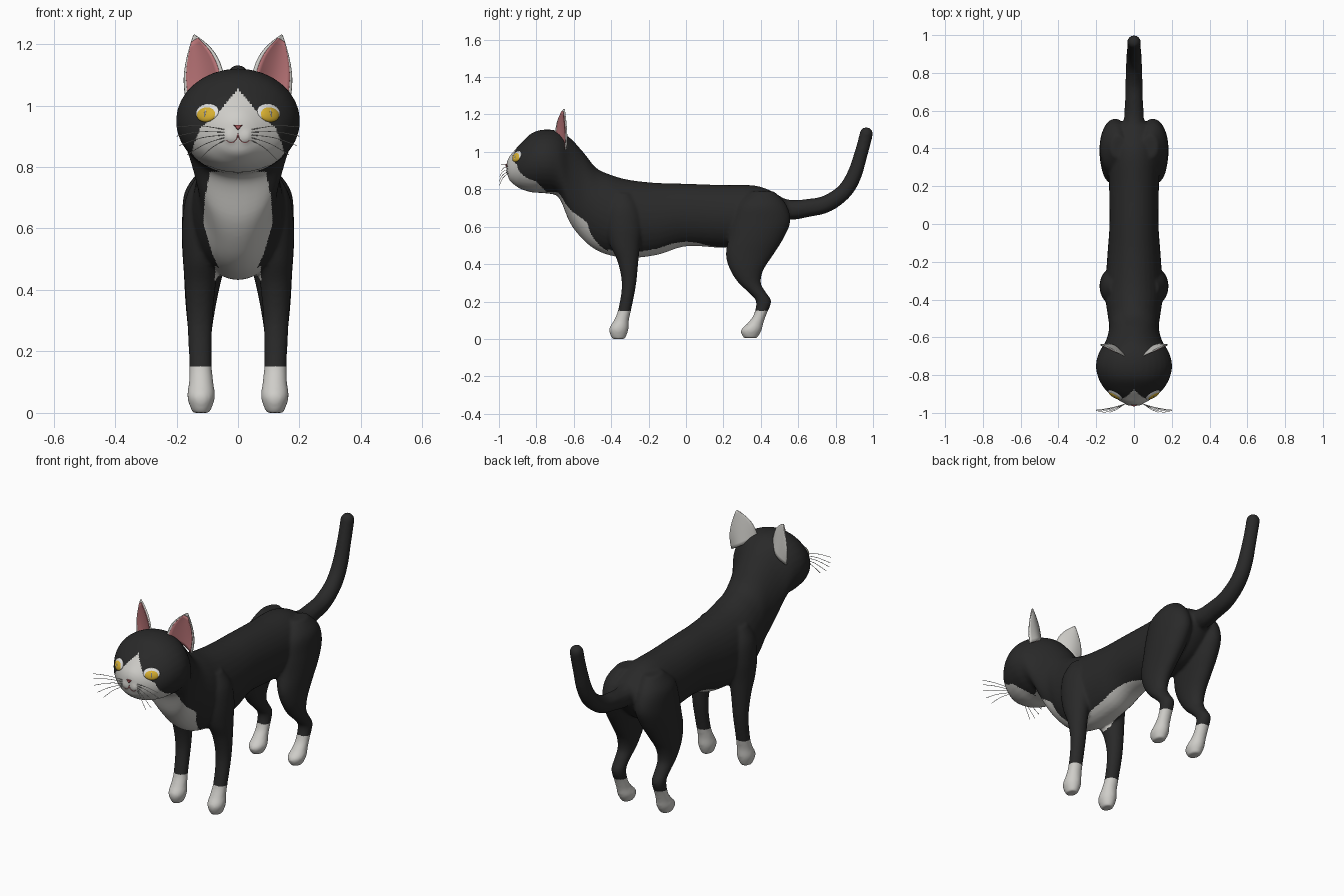
import bpy, bmesh, math
from mathutils import Vector, Matrix
from mathutils.bvhtree import BVHTree

if "Cube" in bpy.data.objects:
    bpy.data.objects.remove(bpy.data.objects["Cube"])


def material(name, r, g, b):
    mat = bpy.data.materials.new(name)
    mat.use_nodes = True
    mat.diffuse_color = (r, g, b, 1)
    shader = mat.node_tree.nodes["Principled BSDF"]
    shader.inputs["Base Color"].default_value = (r, g, b, 1)
    shader.inputs["Roughness"].default_value = 0.8
    return mat


black = material("black fur", .022, .022, .022)
white = material("white fur", .62, .61, .58)
pink = material("ear pink", .5, .18, .19)
rose = material("nose rose", .42, .1, .11)
yellow = material("eye yellow", .68, .43, .03)
pale = material("eye white", .75, .75, .74)


def add_object(name, mesh, *mats):
    obj = bpy.data.objects.new(name, mesh)
    bpy.context.scene.collection.objects.link(obj)
    for mat in mats:
        mesh.materials.append(mat)
    return obj


def finish(name, bm, *mats, smooth=True):
    mesh = bpy.data.meshes.new(name)
    bm.to_mesh(mesh)
    bm.free()
    for poly in mesh.polygons:
        poly.use_smooth = smooth
    return add_object(name, mesh, *mats)


def spline(rows, steps=6):
    """Catmull-Rom interpolation of rows of numbers."""
    pts = [Vector(r) for r in rows]
    pts = [pts[0]] + pts + [pts[-1]]
    out = []
    for a, b, c, d in zip(pts, pts[1:], pts[2:], pts[3:]):
        for i in range(steps):
            t = i / steps
            out.append((b * 2 + (c - a) * t + (a * 2 - b * 5 + c * 4 - d) * t**2
                        + (b * 3 - a - c * 3 + d) * t**3) * 0.5)
    return out + [pts[-1]]


def loft(bm, rows, across, sides=32):
    """Skin elliptical rings given as centre, half width, second half size."""
    rings = []
    for x, y, z, a, b in spline(rows):
        ring = []
        for i in range(sides):
            ang = math.tau * i / sides
            offset = Vector((a * math.cos(ang), 0, 0)) + across * (b * math.sin(ang))
            ring.append(bm.verts.new(Vector((x, y, z)) + offset))
        rings.append(ring)
    for low, high in zip(rings, rings[1:]):
        for i in range(sides):
            j = (i + 1) % sides
            bm.faces.new((low[i], low[j], high[j], high[i]))
    bm.faces.new(rings[0][::-1])
    bm.faces.new(rings[-1])


def lookup(table, v):
    """Piecewise linear value, zero outside the table."""
    for (a, p), (b, q) in zip(table, table[1:]):
        if a <= v <= b:
            return p + (q - p) * (v - a) / (b - a)
    return 0


# Head and trunk: y, top, bottom, half width
trunk = [(-.958, .945, .895, .025), (-.945, .975, .85, .06), (-.92, 1.005, .825, .1),
         (-.88, 1.05, .8, .15), (-.82, 1.103, .783, .187), (-.75, 1.12, .778, .202),
         (-.68, 1.11, .755, .185), (-.62, 1.075, .62, .15), (-.55, 1.0, .53, .132),
         (-.48, .915, .475, .14), (-.4, .877, .445, .15), (-.3, .85, .432, .15),
         (-.15, .834, .45, .14), (0, .83, .495, .13), (.2, .823, .487, .132),
         (.35, .822, .49, .135), (.43, .803, .52, .125), (.5, .765, .58, .1),
         (.545, .735, .64, .06)]
# Legs: x, y, z, half width, half depth
fore_leg = [(.085, -.34, .78, .045, .05), (.1, -.335, .7, .07, .09), (.105, -.33, .6, .077, .1),
            (.117, -.325, .5, .062, .08), (.123, -.31, .41, .05, .055),
            (.124, -.305, .29, .041, .038), (.122, -.327, .16, .037, .035),
            (.12, -.345, .1, .04, .04), (.12, -.36, .05, .045, .052), (.12, -.36, 0, .028, .035)]
hind_leg = [(.085, .41, .79, .04, .06), (.098, .405, .72, .075, .13), (.1, .4, .63, .082, .158),
            (.105, .375, .54, .077, .148), (.113, .34, .45, .063, .127),
            (.12, .325, .37, .052, .09), (.123, .34, .3, .043, .06),
            (.124, .38, .25, .038, .047), (.124, .415, .2, .036, .041),
            (.123, .396, .13, .035, .034), (.122, .372, .085, .038, .042),
            (.12, .348, .045, .044, .056), (.12, .345, .004, .028, .036)]
# Tail: y, z, radius
tail = [(.46, .71, .06), (.56, .69, .055), (.65, .7, .05), (.74, .718, .048), (.82, .765, .045),
        (.87, .82, .043), (.905, .89, .041), (.93, .97, .038), (.95, 1.04, .037),
        (.964, 1.097, .037)]

bm = bmesh.new()
loft(bm, [(0, y, (t + b) / 2, w, (t - b) / 2) for y, t, b, w in trunk], Vector((0, 0, 1)))
for side in (1, -1):
    for leg in (fore_leg, hind_leg):
        loft(bm, [(side * x, *rest) for x, *rest in leg], Vector((0, 1, 0)))
    # Muzzle pad
    bmesh.ops.create_icosphere(bm, subdivisions=3, radius=.032,
                               matrix=Matrix.Translation((side * .022, -.932, .9)))
for y, z, r in spline(tail, 8):
    bmesh.ops.create_icosphere(bm, subdivisions=2, radius=r, matrix=Matrix.Translation((0, y, z)))
bmesh.ops.recalc_face_normals(bm, faces=bm.faces)
rough = finish("rough_body", bm)

# Fuse the parts into one smooth skin
remesh = rough.modifiers.new("fuse", "REMESH")
remesh.mode = "VOXEL"
remesh.voxel_size = .007
relax = rough.modifiers.new("relax", "SMOOTH")
relax.factor = .5
relax.iterations = 12
graph = bpy.context.evaluated_depsgraph_get()
skin = bpy.data.meshes.new_from_object(rough.evaluated_get(graph))
bpy.data.objects.remove(rough)
skin.materials.clear()
body = add_object("body", skin, black, white)

# White half widths: face and chest by height, belly by length
face = [(.75, .16), (.85, .15), (.9, .135), (.93, .12), (.96, .078), (1.0, .045), (1.055, 0)]
chest = [(.42, .075), (.47, .062), (.52, .085), (.62, .113), (.7, .108), (.785, .09)]
belly = [(-.5, .07), (-.3, .078), (-.1, .08), (.05, .06), (.25, 0)]


def is_white(c, n):
    x, y, z = abs(c.x), c.y, c.z
    if z < .152:
        return True
    if y < -.74:
        return x < lookup(face, z) and y < -.86 + max(0, .9 - z)
    if y < -.42 and n.y < 0:
        return x < lookup(chest, z)
    return z > .42 and n.z < -.25 and z < .53 and x < lookup(belly, y)


for poly in skin.polygons:
    poly.use_smooth = True
    poly.material_index = int(is_white(poly.center, poly.normal))

# Facial features are seated on the skin
probe = bmesh.new()
probe.from_mesh(skin)
surface = BVHTree.FromBMesh(probe)
probe.free()


def seat(x, z):
    spot, normal, *_ = surface.ray_cast(Vector((x, -2, z)), Vector((0, 1, 0)))
    return spot, normal


def feature(name, x, z, size, mat, lift=0, triangle=False):
    spot, normal = seat(x, z)
    place = (Matrix.Translation(spot + normal * lift)
             @ normal.to_track_quat("Z", "Y").to_matrix().to_4x4()
             @ Matrix.Diagonal((*size, 1)))
    bm = bmesh.new()
    if triangle:
        bmesh.ops.create_cone(bm, cap_ends=True, segments=3, radius1=1, radius2=.7, depth=1,
                              matrix=place @ Matrix.Rotation(math.pi, 4, "Z"))
    else:
        bmesh.ops.create_uvsphere(bm, u_segments=24, v_segments=12, radius=1, matrix=place)
    return finish(name, bm, mat, smooth=not triangle)


def strand(name, points, radius, mat):
    curve = bpy.data.curves.new(name, "CURVE")
    curve.dimensions = "3D"
    curve.bevel_depth = radius
    curve.bevel_resolution = 1
    line = curve.splines.new("POLY")
    path = spline(points, 5)
    line.points.add(len(path) - 1)
    for point, co in zip(line.points, path):
        point.co = (*co, 1)
    return add_object(name, curve, mat)


def ear_sheet(name, side, mat, s0, s1, t0, t1, shift, thick, n=10):
    """Cupped triangular sheet; s runs inner to outer, t base to tip."""
    inner, outer = Vector((.045, -.7, 1.085)), Vector((.168, -.645, 1.01))
    tip = Vector((.145, -.652, 1.232))
    bm = bmesh.new()
    grid = []
    for j in range(n + 1):
        t = t0 + (t1 - t0) * j / n
        row = []
        for i in range(n + 1):
            s = s0 + (s1 - s0) * i / n
            p = inner.lerp(outer, s).lerp(tip, min(t, .985))
            p += (outer - inner) * ((s - .5) * math.sin(math.pi * t) * .3)
            p.y += .03 * math.sin(math.pi * s) * (1 - t) + shift
            row.append(bm.verts.new((side * p.x, p.y, p.z)))
        grid.append(row)
    for a, b in zip(grid, grid[1:]):
        for i in range(n):
            bm.faces.new((a[i], a[i + 1], b[i + 1], b[i])[::side])
    obj = finish(name, bm, mat)
    solid = obj.modifiers.new("thickness", "SOLIDIFY")
    solid.thickness = thick
    solid.offset = 0


feature("nose", 0, .931, (.019, .013, .01), rose, .002, triangle=True)
whisker_tips = [(.2, -.99, .93), (.2, -.985, .9), (.19, -.995, .87), (.165, -1.0, .84),
                (.13, -.998, .82)]
for side, label in ((1, "left"), (-1, "right")):
    # Eyes
    feature(f"{label}_eye_white", side * .1, .978, (.043, .03, .008), pale)
    feature(f"{label}_iris", side * .102, .971, (.037, .026, .012), yellow)
    feature(f"{label}_pupil", side * .102, .971, (.006, .021, .0135), pale)
    # Ears
    ear_sheet(f"{label}_ear", side, white, 0, 1, 0, 1, 0, .008)
    ear_sheet(f"{label}_ear_lining", side, pink, .07, .93, 0, .9, -.006, .004)
    # Mouth line and whiskers
    lip = [seat(side * x, z)[0] for x, z in ((0, .908), (.005, .89), (.022, .879), (.04, .888))]
    strand(f"{label}_mouth_line", lip, .0015, rose)
    for i, end in enumerate(whisker_tips):
        root = seat(side * .045, .922 - .009 * i)[0]
        end = Vector((side * end[0], end[1], end[2]))
        bend = root.lerp(end, .5) + Vector((0, -.005, .008))
        strand(f"{label}_whisker_{i + 1}", [root, bend, end], .0013, white)
